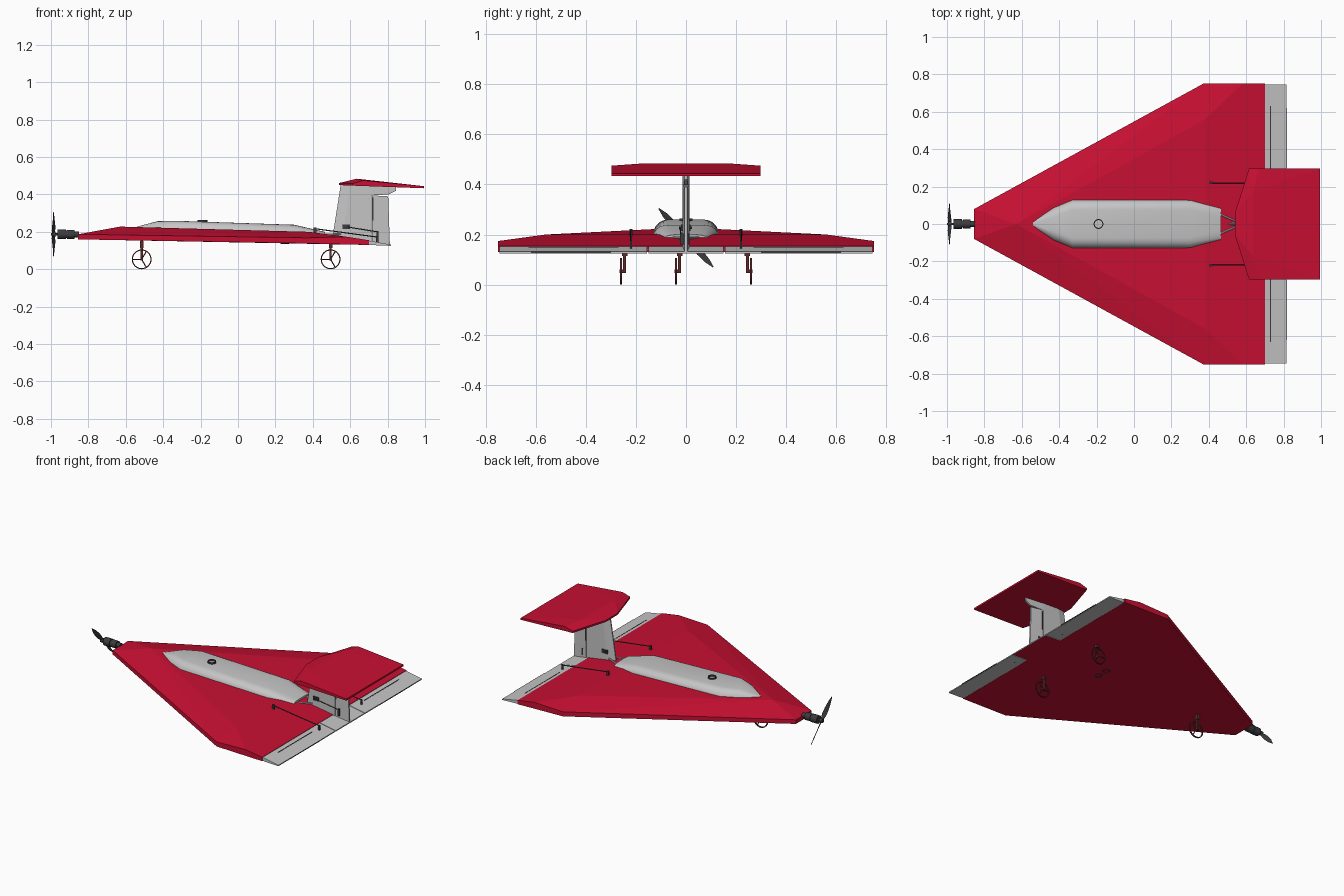
import bpy, bmesh, math
from mathutils import Vector, Matrix

if "Cube" in bpy.data.objects:
    bpy.data.objects.remove(bpy.data.objects["Cube"])


def material(name, rgb):
    m = bpy.data.materials.new(name)
    m.diffuse_color = (*rgb, 1)
    m.use_nodes = True
    m.node_tree.nodes["Principled BSDF"].inputs["Base Color"].default_value = m.diffuse_color
    return m


RED = material("red_film", (0.58, 0.005, 0.032))
GREY = material("light_grey", (0.56, 0.56, 0.56))
DARK = material("dark_grey", (0.045, 0.045, 0.05))
BROWN = material("dark_red_brown", (0.11, 0.022, 0.022))


def finish(name, bm, mats, smooth=False):
    bmesh.ops.recalc_face_normals(bm, faces=bm.faces)
    me = bpy.data.meshes.new(name)
    bm.to_mesh(me)
    bm.free()
    for m in mats:
        me.materials.append(m)
    ob = bpy.data.objects.new(name, me)
    bpy.context.collection.objects.link(ob)
    if smooth:
        bpy.ops.object.select_all(action='DESELECT')
        ob.select_set(True)
        bpy.context.view_layer.objects.active = ob
        bpy.ops.object.shade_smooth_by_angle(angle=math.radians(40))
    return ob


def hull(name, pts, mat, smooth=False):
    """Convex body around a few points."""
    bm = bmesh.new()
    for p in pts:
        bm.verts.new(p)
    bmesh.ops.convex_hull(bm, input=bm.verts[:])
    bmesh.ops.dissolve_limit(bm, angle_limit=0.002, verts=bm.verts[:], edges=bm.edges[:])
    return finish(name, bm, [mat], smooth)


def both(pts):
    return [(x, s * y, z) for x, y, z in pts for s in (1, -1)]


def box(name, lo, hi, mat):
    return hull(name, [(x, y, z) for x in (lo[0], hi[0]) for y in (lo[1], hi[1])
                       for z in (lo[2], hi[2])], mat)


def rod(name, a, b, r, mat, sides=8):
    a, b = Vector(a), Vector(b)
    d = b - a
    bm = bmesh.new()
    mtx = Matrix.Translation((a + b) / 2) @ d.to_track_quat('Z', 'Y').to_matrix().to_4x4()
    bmesh.ops.create_cone(bm, cap_ends=True, segments=sides, radius1=r, radius2=r,
                          depth=d.length, matrix=mtx)
    return finish(name, bm, [mat], True)


def ring(name, c, r_out, r_in, h, axis, mat, n=32):
    """Flat ring with a rectangular section, about the y or z axis."""
    bm = bmesh.new()
    rows = []
    for i in range(n):
        a = 2 * math.pi * i / n
        row = []
        for r, t in ((r_out, -h), (r_out, h), (r_in, h), (r_in, -h)):
            u, v = r * math.cos(a), r * math.sin(a)
            off = (u, t, v) if axis == 'Y' else (u, v, t)
            row.append(bm.verts.new(Vector(c) + Vector(off)))
        rows.append(row)
    for i in range(n):
        p, q = rows[i], rows[(i + 1) % n]
        for k in range(4):
            bm.faces.new((p[k], p[(k + 1) % 4], q[(k + 1) % 4], q[k]))
    return finish(name, bm, [mat], True)


# Delta wing
hull("wing", both([
    (-0.855, 0.08, 0.16), (-0.855, 0.08, 0.187), (0.37, 0.75, 0.138), (0.37, 0.75, 0.168),
    (0.70, 0.75, 0.13), (0.70, 0.75, 0.155)]) + both([(0.38, 0.56, 0.2), (0.58, 0.75, 0.174)])
    + [(-0.63, 0, 0.228)], RED)

# Elevons and the fixed centre section, with red skin under the centre
for s, side in ((1, "left"), (-1, "right")):
    hull(side + "_elevon", [(0.701, s * y, z) for y in (0.155, 0.745) for z in (0.13, 0.153)] +
         [(0.815, s * y, z) for y in (0.155, 0.745) for z in (0.125, 0.132)], GREY)
    # hinge slot lines
    hull(side + "_slot", [(x, s * y, 0.1505 - (x - 0.72) * 0.18 + d) for x in (0.727, 0.732)
                          for y in (0.27, 0.63) for d in (-0.003, 0.0005)], DARK)
    box(side + "_trim_strip", (0.811, min(s * 0.3, s * 0.62), 0.127),
        (0.818, max(s * 0.3, s * 0.62), 0.132), DARK)
    # elevon servo horn, pushrod and control horn
    y = s * 0.22
    box(side + "_servo_horn", (0.405, y - 0.006, 0.18), (0.42, y + 0.006, 0.222), DARK)
    rod(side + "_pushrod", (0.41, y, 0.217), (0.745, y, 0.172), 0.003, DARK)
    box(side + "_control_horn", (0.738, y - 0.004, 0.128), (0.75, y + 0.004, 0.177), DARK)

centre = hull("centre_trailing_edge", both([
    (0.70, 0.15, 0.13), (0.70, 0.15, 0.153), (0.815, 0.15, 0.125), (0.815, 0.15, 0.132)]), GREY)
centre.data.materials.append(RED)
for p in centre.data.polygons:
    if p.normal.z < -0.8:
        p.material_index = 1

# Canopy: rounded sections joined into one body (x, half width, top)
pts = []
for x, w, top in ((-0.54, 0.022, 0.228), (-0.43, 0.09, 0.257), (-0.33, 0.13, 0.259),
                  (0.30, 0.128, 0.238), (0.465, 0.085, 0.2)):
    h = top - 0.18
    r = min(0.055, w)
    pts.append((x, w, 0.18))
    for i in range(6):
        a = math.pi / 2 * i / 5
        pts.append((x, w - r + r * math.cos(a), 0.18 + h * (0.3 + 0.7 * math.sin(a))))
hull("canopy", both(pts), GREY, True)
ring("canopy_hatch_ring", (-0.19, 0, 0.256), 0.026, 0.021, 0.008, 'Z', DARK)
for y in (-0.03, 0.04):
    ring("belly_ring", (0.25, y, 0.139), 0.022, 0.017, 0.004, 'Z', DARK)

# Fin and rudder
hull("fin", both([(0.505, 0.004, 0.17), (0.55, 0.004, 0.458), (0.56, 0.014, 0.17),
                  (0.60, 0.014, 0.462), (0.715, 0.014, 0.14), (0.715, 0.014, 0.455)]), GREY)
hull("rudder", both([(0.717, 0.013, 0.135), (0.717, 0.013, 0.395), (0.812, 0.005, 0.13),
                     (0.803, 0.005, 0.39)]), GREY)
hull("fin_top", both([(0.715, 0.013, 0.395), (0.715, 0.013, 0.455), (0.805, 0.006, 0.4),
                      (0.845, 0.005, 0.42), (0.845, 0.005, 0.442)]), GREY)
box("rudder_hinge", (0.718, -0.0145, 0.26), (0.725, 0.0145, 0.385), DARK)
box("rudder_servo", (0.56, -0.02, 0.215), (0.60, 0.018, 0.24), DARK)
box("rudder_servo_horn", (0.572, -0.028, 0.222), (0.585, 0.024, 0.232), DARK)
rod("rudder_pushrod", (0.58, -0.024, 0.227), (0.745, -0.02, 0.2), 0.0025, DARK)
box("rudder_horn", (0.74, -0.024, 0.16), (0.75, 0.014, 0.205), DARK)
for s in (1, -1):
    rod("fin_brace", (0.465, s * 0.05, 0.187), (0.55, s * 0.012, 0.187), 0.005, GREY)

# Tailplane on top of the fin
hull("tailplane", both([
    (0.54, 0.06, 0.45), (0.54, 0.06, 0.461), (0.615, 0.297, 0.447), (0.615, 0.297, 0.459),
    (0.635, 0.17, 0.484), (0.67, 0.297, 0.475), (0.995, 0.297, 0.433), (0.995, 0.297, 0.444)]), RED)

# Motor and hub
for name, x0, x1, r in (("motor_mount", -0.885, -0.85, 0.016), ("motor_rear", -0.915, -0.875, 0.024),
                        ("motor_can", -0.965, -0.92, 0.026), ("motor_core", -0.93, -0.9, 0.02),
                        ("propeller_shaft", -1.0, -0.96, 0.006), ("propeller_hub", -0.995, -0.975, 0.014)):
    rod(name, (x0, 0, 0.187), (x1, 0, 0.187), r, DARK, 20)

# Propeller: two twisted blades, (radius, half chord, pitch)
blade_dir = Vector((0, -0.68, 0.733))
for s in (1, -1):
    d = blade_dir * s
    across = d.cross(Vector((1, 0, 0)))
    bm = bmesh.new()
    rows = []
    for r, c, pitch in ((0.008, 0.008, 60), (0.04, 0.015, 42), (0.08, 0.015, 28),
                        (0.125, 0.011, 18), (0.16, 0.002, 14)):
        a = math.radians(pitch)
        chord = across * math.cos(a) + Vector((1, 0, 0)) * math.sin(a)
        nrm = chord.cross(d)
        o = Vector((-0.986, 0, 0.187)) + d * r
        rows.append([bm.verts.new(o + chord * u * c + nrm * v)
                     for u, v in ((1, 0), (0, 0.0018), (-1, 0), (0, -0.0018))])
    for p, q in zip(rows, rows[1:]):
        for k in range(4):
            bm.faces.new((p[k], p[(k + 1) % 4], q[(k + 1) % 4], q[k]))
    bm.faces.new(rows[0])
    bm.faces.new(rows[-1])
    finish("propeller_blade", bm, [DARK], True)

# Landing gear: strut, axle, thin spoked wheel
for name, x, y, s in (("nose", -0.515, -0.025, -1), ("left", 0.495, 0.245, 1),
                      ("right", 0.495, -0.245, -1)):
    wy, zc = y + s * 0.015, 0.053
    box(name + "_strut", (x - 0.006, y - 0.006, zc - 0.006), (x + 0.006, y + 0.006, 0.16), BROWN)
    box(name + "_strut_block", (x - 0.009, y - 0.011, 0.115), (x + 0.009, y + 0.011, 0.15), BROWN)
    rod(name + "_axle", (x, y - s * 0.006, zc), (x, wy + s * 0.005, zc), 0.007, BROWN, 12)
    ring(name + "_wheel_rim", (x, wy, zc), 0.053, 0.047, 0.004, 'Y', BROWN)
    for k in range(3):
        a = math.radians(180 + 120 * k)
        rod(name + "_wheel_spoke", (x, wy, zc),
            (x + 0.049 * math.cos(a), wy, zc + 0.049 * math.sin(a)), 0.003, BROWN, 6)
